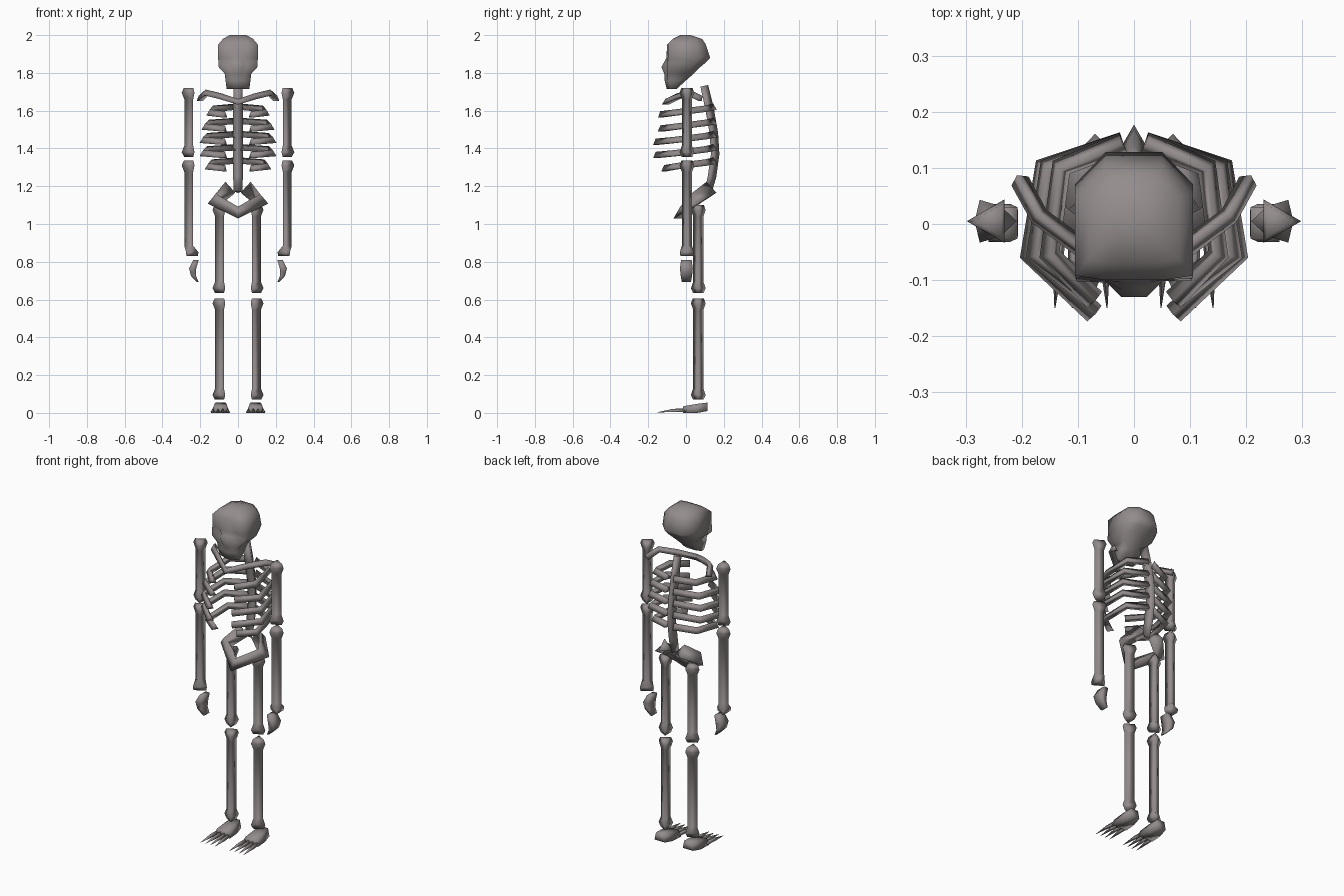
import bpy, bmesh, math
from mathutils import Vector

if "Cube" in bpy.data.objects:
    bpy.data.objects.remove(bpy.data.objects["Cube"])

bone = bpy.data.materials.new("bone_grey")
bone.diffuse_color = (0.29, 0.265, 0.26, 1)
bone.use_nodes = True
bone.node_tree.nodes["Principled BSDF"].inputs["Base Color"].default_value = bone.diffuse_color


def make(name, rings):
    """Skin closed rings of equal length, cap both ends, shade smooth."""
    bm = bmesh.new()
    vs = [[bm.verts.new(p) for p in ring] for ring in rings]
    n = len(vs[0])
    for a, b in zip(vs, vs[1:]):
        for i in range(n):
            j = (i + 1) % n
            bm.faces.new((a[i], a[j], b[j], b[i]))
    bm.faces.new(vs[0])
    bm.faces.new(vs[-1])
    bmesh.ops.recalc_face_normals(bm, faces=bm.faces)
    me = bpy.data.meshes.new(name)
    bm.to_mesh(me)
    bm.free()
    me.materials.append(bone)
    for p in me.polygons:
        p.use_smooth = True
    ob = bpy.data.objects.new(name, me)
    bpy.context.collection.objects.link(ob)
    return ob


def tube(name, path, radii, ref, sides=3, twist=None):
    """Sweep a polygon along a path; its first corner points toward ref."""
    pts = [Vector(p) for p in path]
    if not isinstance(radii, (list, tuple)):
        radii = [radii] * len(pts)
    rings = []
    for i, p in enumerate(pts):
        d0 = (p - pts[i - 1]).normalized() if i else None
        d1 = (pts[i + 1] - p).normalized() if i < len(pts) - 1 else None
        t = ((d0 or d1) + (d1 or d0)).normalized()
        u = Vector(ref)
        u = (u - t * u.dot(t)).normalized()
        v = t.cross(u)
        tw = twist[i] if twist else 0
        rings.append([p + radii[i] * (u * math.cos(a) + v * math.sin(a))
                      for a in (tw + 2 * math.pi * k / sides for k in range(sides))])
    return make(name, rings)


def long_bone(name, s, x, y, z0, z1):
    """Upright three-sided shaft with a knob at each end."""
    zs = (z0, z0 + .025, z0 + .06, z1 - .06, z1 - .025, z1)
    tube(name, [(s * x, y, z) for z in zs],
         (.032, .045, .031, .031, .045, .034), (s, 0, 0))


# Skull: z, half width, front y, back y, nose bulge, eye hollow
rings = []
for z, w, yf, yb, nose, eye in (
        (2.0, .045, -.03, .025, 0, 0), (1.98, .08, -.07, .085, 0, 0),
        (1.95, .105, -.10, .105, 0, 0), (1.88, .105, -.10, .128, .004, 0),
        (1.855, .104, -.105, .105, .012, .018), (1.83, .102, -.11, .075, .02, .008),
        (1.795, .07, -.105, .04, .01, 0), (1.76, .066, -.105, .0, .008, 0),
        (1.715, .06, -.092, -.05, .01, 0)):
    half = [(.22 * w, yf - nose), (.5 * w, yf + eye), (w, yf + .008),
            (w, yf + (yb - yf) * .75), (.48 * w, yb)]
    rings.append([(x, y, z) for x, y in half] + [(-x, y, z) for x, y in reversed(half)])
make("skull", rings)

# Spine
tube("spine", [(0, .09, 1.73), (0, .115, 1.62), (0, .14, 1.48), (0, .147, 1.37),
               (0, .13, 1.25), (0, .11, 1.17)], (.028, .03, .03, .03, .03, .026), (0, 1, 0))


def mirrored(path):
    """Complete a path whose last point lies on the centre plane."""
    return path + [(-x, y, z) for x, y, z in reversed(path[:-1])]


# Collar bones and pelvis run across both sides
tube("collar_bones", mirrored([(.205, .08, 1.66), (.17, .015, 1.692), (.09, -.045, 1.672),
                               (0, -.11, 1.642)]), .02, (0, 0, 1))
tube("pelvis", mirrored([(.05, .125, 1.185), (.12, .055, 1.125), (0, -.03, 1.05)]),
     (.045, .045, .042, .045, .045), (0, 0, 1))

for s, side in ((1, "left"), (-1, "right")):
    # Ribs: height, half width, front end
    for i, (z, w, yf) in enumerate(((1.61, .15, -.135), (1.535, .175, -.135),
                                    (1.465, .185, -.16), (1.395, .185, -.16),
                                    (1.325, .158, -.115))):
        tube(f"rib_{side}_{i + 1}",
             [(s * .02, .145, z + .005), (s * w * .87, .10, z - .005),
              (s * w, -.055, z - .025), (s * .07, yf, z - .035)], .022, (0, 0, 1))

    # Arm
    long_bone(f"upper_arm_{side}", s, .253, .005, 1.355, 1.72)
    tube(f"forearm_{side}", [(s * .253, .005, z) for z in (1.335, 1.31, 1.275, .885, .85, .83)],
         (.034, .045, .031, .031, .044, .04), (s, 0, 0),
         twist=(0, 0, 0, 0, math.pi / 3, math.pi / 3))

    # Hand: curled mitt, x centre, z, half thickness, half width
    make(f"hand_{side}", [[(s * (x - t), .002 - w, z), (s * (x + t), .002 - w, z),
                           (s * (x + t), .002 + w, z), (s * (x - t), .002 + w, z)]
                          for x, z, t, w in ((.222, .81, .014, .028), (.24, .765, .019, .034),
                                             (.236, .725, .013, .03), (.212, .692, .005, .024))])

    # Leg
    long_bone(f"thigh_{side}", s, .09, .065, .635, 1.10)
    long_bone(f"shin_{side}", s, .09, .065, .07, .605)

    # Foot: wedge from broad front to narrow heel, y, half width, bottom, top
    make(f"foot_{side}", [[(s * .093 - w, y, b), (s * .093 + w, y, b),
                           (s * .093 + w * .72, y, t), (s * .093 - w * .72, y, t)]
                          for y, w, b, t in ((-.015, .05, 0, .035), (.06, .044, 0, .048),
                                             (.115, .034, .01, .055))])
    # Toes: pointed spikes
    for k in range(4):
        x = .056 + .025 * k
        tip = .048 + .031 * k
        tube(f"toe_{side}_{k + 1}", [(s * x, .0, .012), (s * (x + tip) / 2, -.07, .010),
                                     (s * tip, -.15, .003)], (.013, .011, .001), (0, 0, 1))
